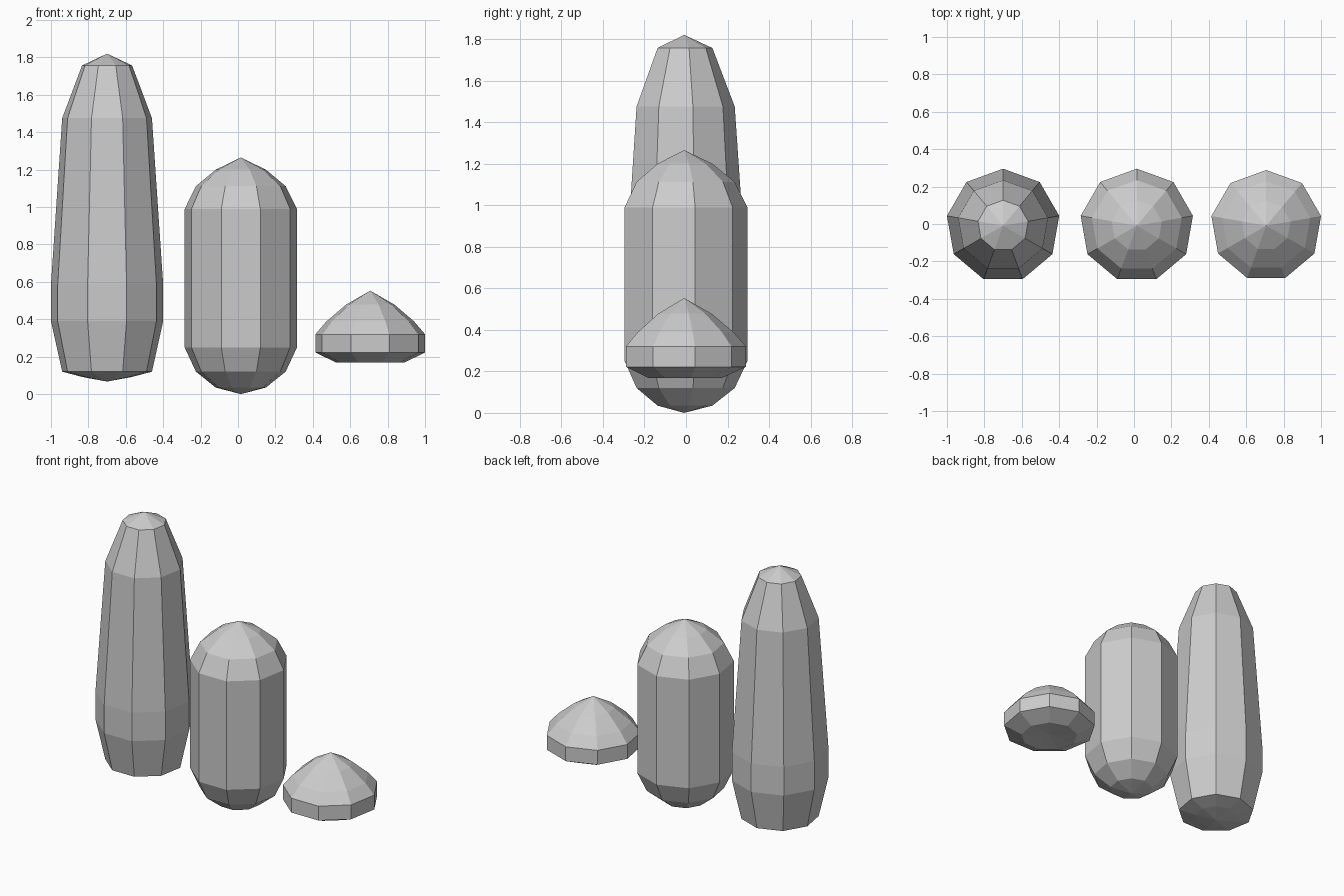
import bpy, bmesh, math

if "Cube" in bpy.data.objects:
    bpy.data.objects.remove(bpy.data.objects["Cube"])

SIDES = 9
CY = -0.009  # axis offset that centres a nine-sided form with one corner on +y


def lathe(name, x, profile):
    """Turn a bottom-to-top profile of (half width, z); zero width makes a tip."""
    bm = bmesh.new()
    rings = []
    for half_width, z in profile:
        if half_width == 0:
            rings.append([bm.verts.new((0, 0, z))] * SIDES)
            continue
        r = half_width / math.cos(math.radians(10))
        ring = []
        for i in range(SIDES):
            a = math.radians(90 + 40 * i)
            ring.append(bm.verts.new((r * math.cos(a), r * math.sin(a), z)))
        rings.append(ring)
    for lo, hi in zip(rings, rings[1:]):
        for i in range(SIDES):
            j = (i + 1) % SIDES
            bm.faces.new(list(dict.fromkeys((lo[i], lo[j], hi[j], hi[i]))))
    mesh = bpy.data.meshes.new(name)
    bm.to_mesh(mesh)
    bm.free()
    obj = bpy.data.objects.new(name, mesh)
    obj.location = (x, CY, 0)
    bpy.context.collection.objects.link(obj)
    return obj


# Tall form, widest near the bottom and tapering to a blunt tip
lathe("tall_tapered_form", -0.70, [
    (0, 0.067), (0.134, 0.092), (0.24, 0.12), (0.30, 0.39), (0.30, 0.585),
    (0.24, 1.475), (0.134, 1.757), (0, 1.82)])

# Middle capsule with rounded ends
lathe("capsule", 0.015, [
    (0, 0), (0.134, 0.035), (0.24, 0.12), (0.30, 0.249),
    (0.30, 0.99), (0.24, 1.112), (0.134, 1.20), (0, 1.265)])

# Low domed cap with a slightly hollow underside
lathe("domed_cap", 0.707, [
    (0, 0.185), (0.18, 0.168), (0.293, 0.222), (0.293, 0.32),
    (0.235, 0.388), (0.13, 0.478), (0, 0.553)])
